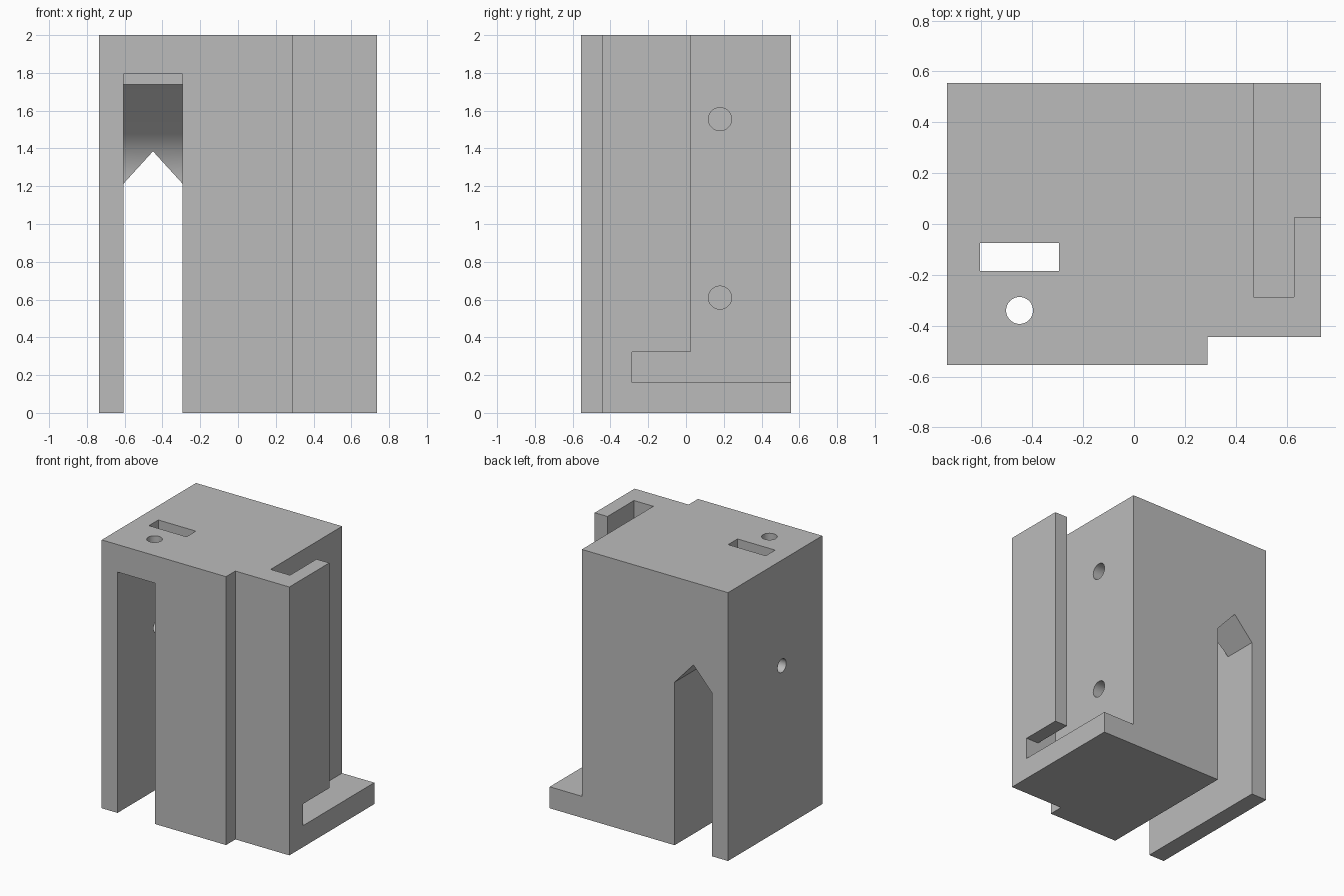
import bpy
import bmesh
import math
from mathutils import Vector

cube = bpy.data.objects.get("Cube")
if cube:
    bpy.data.objects.remove(cube, do_unlink=True)

grey = bpy.data.materials.new("plain grey")
grey.use_nodes = True
grey.diffuse_color = (0.5, 0.5, 0.5, 1)
grey.node_tree.nodes["Principled BSDF"].inputs["Base Color"].default_value = (0.5, 0.5, 0.5, 1)

# For each extrusion axis: how profile (u, v) and distance w become x, y, z
PLACE = {
    "x": lambda u, v, w: Vector((w, u, v)),
    "y": lambda u, v, w: Vector((u, w, v)),
    "z": lambda u, v, w: Vector((u, v, w)),
}


def prism(name, axis, profile, start, end):
    """Extrude a closed profile along an axis."""
    bm = bmesh.new()
    place = PLACE[axis]
    face = bm.faces.new([bm.verts.new(place(u, v, start)) for u, v in profile])
    result = bmesh.ops.extrude_face_region(bm, geom=[face])
    moved = [g for g in result["geom"] if isinstance(g, bmesh.types.BMVert)]
    bmesh.ops.translate(bm, verts=moved, vec=place(0, 0, end - start))
    bmesh.ops.recalc_face_normals(bm, faces=bm.faces)
    mesh = bpy.data.meshes.new(name)
    bm.to_mesh(mesh)
    bm.free()
    mesh.materials.append(grey)
    obj = bpy.data.objects.new(name, mesh)
    bpy.context.scene.collection.objects.link(obj)
    return obj


def rect(u0, u1, v0, v1):
    return [(u0, v0), (u1, v0), (u1, v1), (u0, v1)]


def arc(u, v, r, first, last, steps):
    angles = [math.radians(first + (last - first) * i / steps) for i in range(steps + 1)]
    return [(u + r * math.cos(a), v + r * math.sin(a)) for a in angles]


def circle(u, v, r):
    return arc(u, v, r, 0, 360, 48)[:-1]


def cut(body, cutter):
    """Subtract a cutter for good and delete it."""
    cutter.hide_render = True
    mod = body.modifiers.new("cut", "BOOLEAN")
    mod.operation = "DIFFERENCE"
    mod.solver = "EXACT"
    mod.object = cutter
    bpy.context.view_layer.objects.active = body
    bpy.ops.object.modifier_apply(modifier=mod.name)
    bpy.data.objects.remove(cutter, do_unlink=True)


W, D, H = 0.735, 0.555, 2.0
NOTCH = (0.29, -0.445)
SLOT_L, SLOT_R = -0.605, -0.295
PIVOT = (-0.08, 1.213)

# Main block with the stepped front corner
body = prism("housing_block", "z",
             [(-W, -D), (NOTCH[0], -D), NOTCH, (W, NOTCH[1]), (W, D), (-W, D)], 0, H)

# Side pocket running behind a thin lip, and the window under the lip
cut(body, prism("pocket_cutter", "z",
                [(0.47, -0.287), (0.63, -0.287), (0.63, 0.025), (0.9, 0.025), (0.9, 0.7), (0.47, 0.7)],
                0.16, 2.2))
cut(body, prism("window_cutter", "z", rect(0.55, 0.9, -0.287, 0.2), 0.16, 0.322))

# Lever slot: flat roof, slope, then a curve round the pivot
curve = arc(*PIVOT, 0.375, 45, 0, 16)
slope_top = curve[0][0] - (1.795 - curve[0][1])
cut(body, prism("lever_slot_cutter", "x",
                [(-0.7, -0.2), (-0.7, 1.795), (slope_top, 1.795)] + curve + [(curve[-1][0], -0.2)],
                SLOT_L, SLOT_R))

# Gabled opening through the back
middle = (SLOT_L + SLOT_R) / 2
cut(body, prism("back_opening_cutter", "y",
                [(SLOT_L, -0.2), (SLOT_R, -0.2), (SLOT_R, 1.215), (middle, 1.385), (SLOT_L, 1.215)],
                0.0, 0.7))

# Openings in the top
cut(body, prism("top_slot_cutter", "z", rect(SLOT_L, SLOT_R, -0.185, -0.075), 1.6, 2.2))
cut(body, prism("top_hole_cutter", "z", circle(middle, -0.34, 0.053), 1.6, 2.2))

# Pivot hole through the thin wall, and two blind screw holes in the pocket
cut(body, prism("pivot_hole_cutter", "x", circle(*PIVOT, 0.05), -0.9, -0.17))
for z in (0.61, 1.555):
    cut(body, prism("screw_hole_cutter", "x", circle(0.18, z, 0.061), 0.1, 0.55))

# Smooth the curved walls, keep the edges sharp
bpy.ops.object.select_all(action="DESELECT")
body.select_set(True)
bpy.context.view_layer.objects.active = body
bpy.ops.object.shade_smooth_by_angle(angle=math.radians(25))
